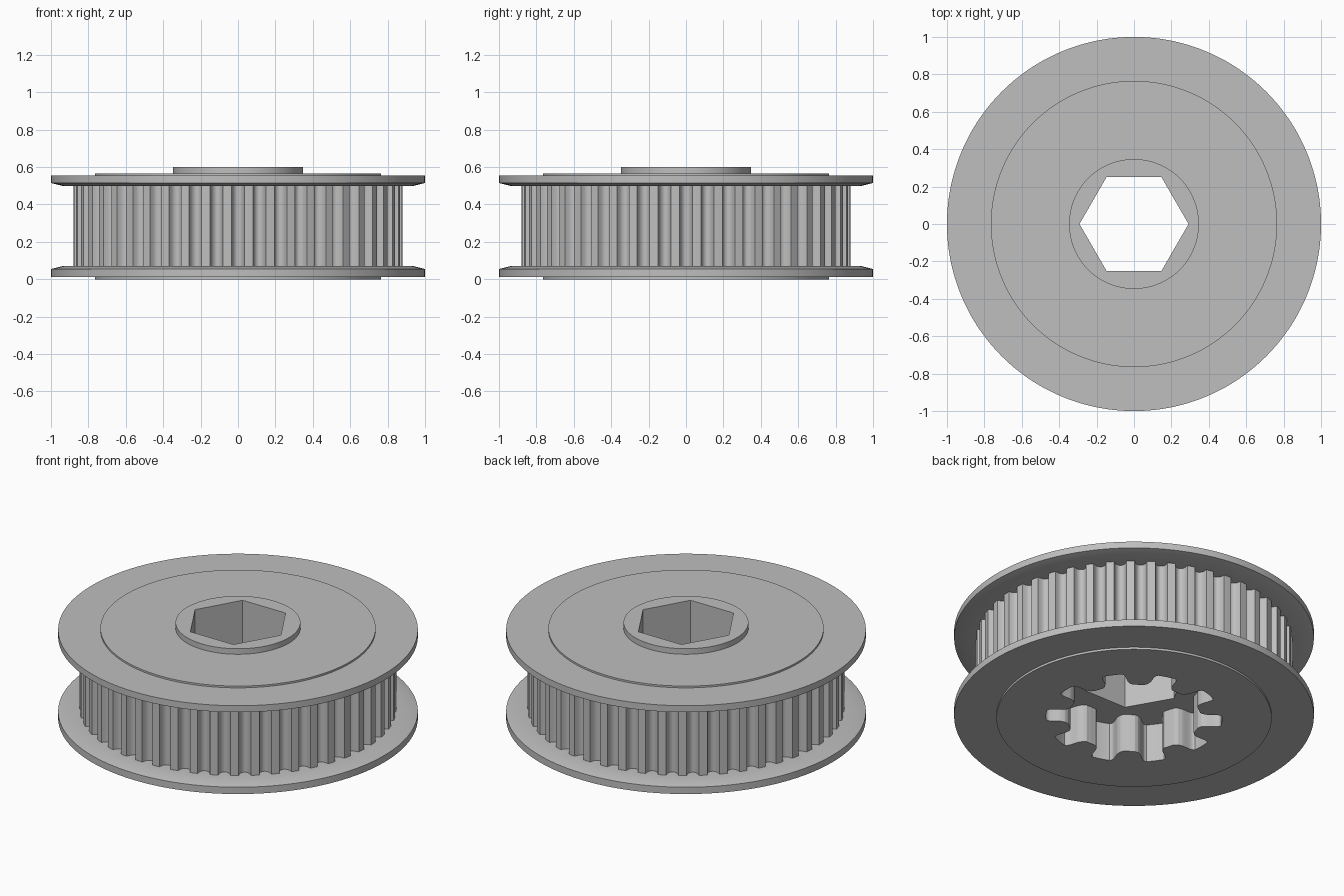
import bpy
import bmesh
import math

if "Cube" in bpy.data.objects:
    bpy.data.objects.remove(bpy.data.objects["Cube"])

N = 960          # samples around the axis, shared by every outline
BELT_TEETH = 48
SPLINE_LOBES = 10


def circle(radius):
    return lambda i: radius


def belt_teeth(i):
    """Round belt grooves between narrow lands."""
    step = N // BELT_TEETH
    k = (i + step // 2) % step - step // 2
    t = min(1.0, abs(k) / 6)
    return 0.88 - 0.045 * math.sqrt(1 - t * t)


def spline_socket(i):
    """Gear-shaped socket: radius against angle from the lobe centre."""
    step = N // SPLINE_LOBES
    k = (i + step // 2) % step - step // 2
    a = abs(k) * 2 * math.pi / N
    pts = [(0, 0.49), (0.105, 0.49), (0.128, 0.48), (0.14, 0.465),
           (0.155, 0.41), (0.185, 0.385), (0.23, 0.372), (0.32, 0.37)]
    for (a0, r0), (a1, r1) in zip(pts, pts[1:]):
        if a <= a1:
            return r0 + (r1 - r0) * (a - a0) / (a1 - a0)
    return 0.37


def hex_bore(i):
    """Hexagon with corners on the x axis, 0.505 across flats."""
    a = (i * 2 * math.pi / N) % (math.pi / 3) - math.pi / 6
    return 0.2525 / math.cos(a)


# Outlines in order: outside from bottom to top, then back down the bore
sections = [
    (circle(0.765), 0.0),       # lower boss
    (circle(0.765), 0.013),
    (circle(1.0), 0.013),       # lower flange
    (circle(1.0), 0.055),
    (circle(0.94), 0.07),
    (belt_teeth, 0.07),         # toothed belt face
    (belt_teeth, 0.50),
    (circle(0.94), 0.50),       # upper flange
    (circle(1.0), 0.515),
    (circle(1.0), 0.555),
    (circle(0.765), 0.555),     # upper boss
    (circle(0.765), 0.566),
    (circle(0.347), 0.566),     # hub
    (circle(0.347), 0.60),
    (hex_bore, 0.60),           # hexagonal bore
    (hex_bore, 0.235),
    (spline_socket, 0.235),     # splined socket in the underside
    (spline_socket, 0.0),
]

bm = bmesh.new()
loops = []
for outline, z in sections:
    loop = []
    for i in range(N):
        a = i * 2 * math.pi / N
        r = outline(i)
        loop.append(bm.verts.new((r * math.cos(a), r * math.sin(a), z)))
    loops.append(loop)

# Skin each outline to the next, closing the last one back to the first
for lower, upper in zip(loops, loops[1:] + loops[:1]):
    for i in range(N):
        j = (i + 1) % N
        bm.faces.new((lower[i], lower[j], upper[j], upper[i]))
bmesh.ops.recalc_face_normals(bm, faces=bm.faces)

mesh = bpy.data.meshes.new("belt_pulley")
bm.to_mesh(mesh)
bm.free()
pulley = bpy.data.objects.new("belt_pulley", mesh)
bpy.context.collection.objects.link(pulley)

# Plain grey finish
grey = bpy.data.materials.new("light_grey")
grey.diffuse_color = (0.52, 0.52, 0.52, 1)
grey.use_nodes = True
grey.node_tree.nodes["Principled BSDF"].inputs["Base Color"].default_value = grey.diffuse_color
mesh.materials.append(grey)

bpy.context.view_layer.objects.active = pulley
pulley.select_set(True)
bpy.ops.object.shade_smooth_by_angle(angle=math.radians(30))
